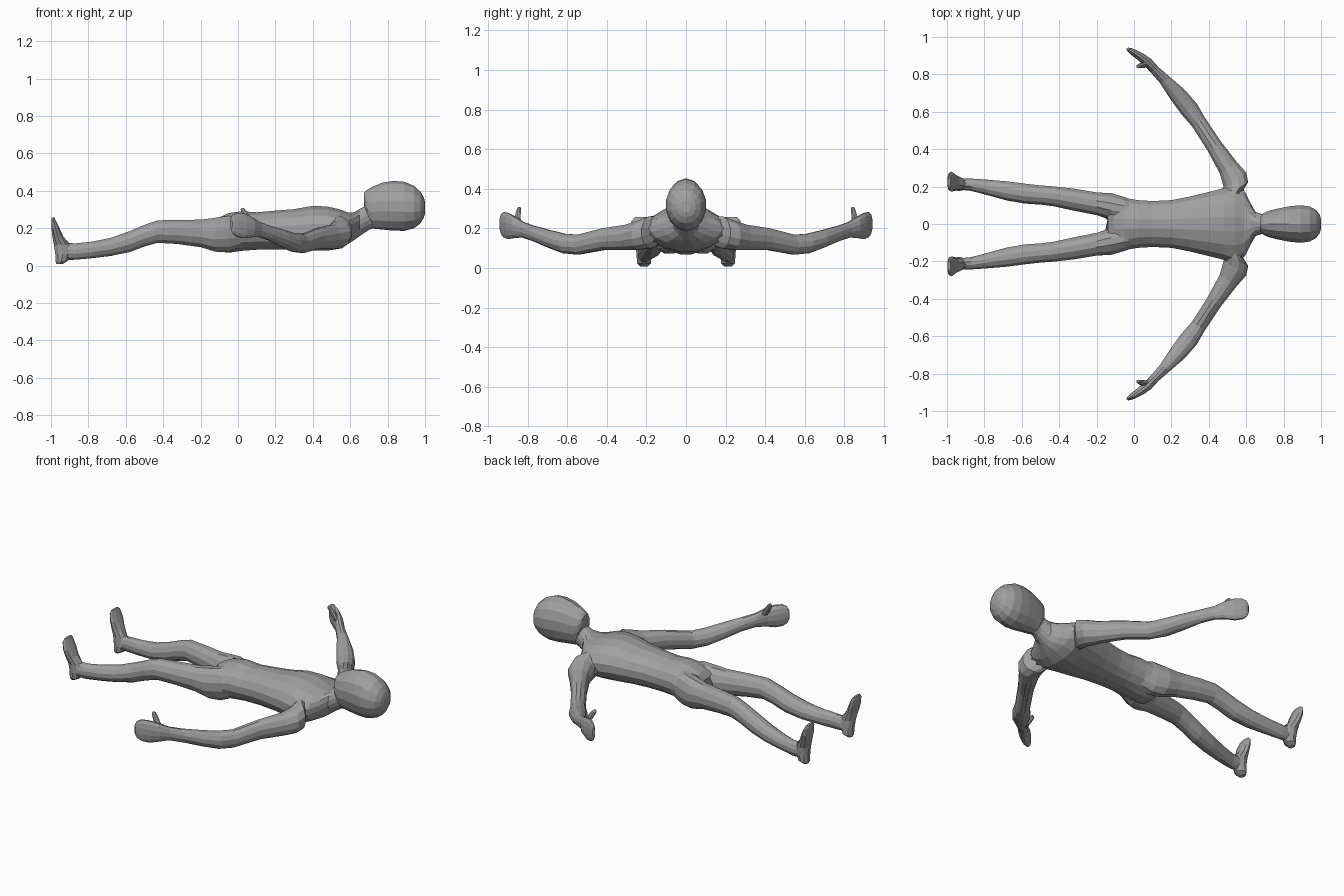
import bpy, bmesh, math
from mathutils import Vector

grey = bpy.data.materials.new("plain_grey")
grey.diffuse_color = (0.35, 0.35, 0.35, 1)
X, Y, Z = Vector((1, 0, 0)), Vector((0, 1, 0)), Vector((0, 0, 1))
ACROSS_ARM = Vector((0.83, 0.55, 0))


def loft(name, sections, u, v, sides=12, mirror=False):
    """Skin oval rings: each section is (centre x, y, z, half size along u, half size along v)."""
    bm = bmesh.new()
    for s in ((1, -1) if mirror else (1,)):
        rings = []
        for x, y, z, a, b in sections:
            ring = []
            for i in range(sides):
                t = 2 * math.pi * (i + 0.5) / sides
                p = Vector((x, y, z)) + u * a * math.cos(t) + v * b * math.sin(t)
                ring.append(bm.verts.new((p.x, p.y * s, p.z)))
            rings.append(ring)
        for r, q in zip(rings, rings[1:]):
            for i in range(sides):
                j = (i + 1) % sides
                bm.faces.new((r[i], r[j], q[j], q[i]))
        bm.faces.new(rings[0])
        bm.faces.new(rings[-1])
    bmesh.ops.recalc_face_normals(bm, faces=bm.faces)
    mesh = bpy.data.meshes.new(name)
    bm.to_mesh(mesh)
    bm.free()
    mesh.materials.append(grey)
    ob = bpy.data.objects.new(name, mesh)
    bpy.context.collection.objects.link(ob)
    return ob


# torso from pelvis to neck
body = loft("body", [
    (-0.14, 0, 0.165, 0.09, 0.055), (-0.11, 0, 0.165, 0.135, 0.09), (-0.05, 0, 0.175, 0.142, 0.108),
    (0.02, 0, 0.185, 0.130, 0.108), (0.10, 0, 0.185, 0.125, 0.102), (0.20, 0, 0.190, 0.130, 0.106),
    (0.30, 0, 0.194, 0.150, 0.110), (0.40, 0, 0.200, 0.175, 0.122), (0.48, 0, 0.198, 0.195, 0.120),
    (0.54, 0, 0.196, 0.205, 0.108), (0.59, 0, 0.200, 0.180, 0.085), (0.62, 0, 0.210, 0.120, 0.076),
    (0.65, 0, 0.230, 0.065, 0.074), (0.70, 0, 0.260, 0.050, 0.070), (0.78, 0, 0.280, 0.045, 0.060),
], Y, Z, 16)

# head, chin to crown
head = loft("head", [
    (0.675, 0, 0.355, 0.035, 0.035), (0.69, 0, 0.320, 0.058, 0.085), (0.72, 0, 0.310, 0.072, 0.112),
    (0.77, 0, 0.318, 0.085, 0.125), (0.83, 0, 0.320, 0.097, 0.133), (0.89, 0, 0.317, 0.103, 0.131),
    (0.94, 0, 0.313, 0.096, 0.114), (0.975, 0, 0.310, 0.076, 0.085), (0.993, 0, 0.310, 0.050, 0.055),
    (1.0, 0, 0.310, 0.025, 0.03),
], Y, Z, 14)

# legs, hip to ankle
legs = loft("legs", [
    (0.03, 0.07, 0.175, 0.045, 0.07), (-0.05, 0.078, 0.170, 0.068, 0.100), (-0.12, 0.092, 0.165, 0.075, 0.094),
    (-0.20, 0.108, 0.172, 0.063, 0.076), (-0.32, 0.130, 0.180, 0.061, 0.067), (-0.43, 0.148, 0.182, 0.055, 0.062),
    (-0.50, 0.155, 0.160, 0.053, 0.060), (-0.58, 0.162, 0.128, 0.055, 0.058), (-0.68, 0.177, 0.100, 0.053, 0.050),
    (-0.78, 0.195, 0.084, 0.043, 0.046), (-0.87, 0.210, 0.075, 0.034, 0.045), (-0.935, 0.213, 0.073, 0.031, 0.043),
], Y, Z, 12, True)

# feet, heel to toes
feet = loft("feet", [
    (-0.955, 0.212, 0.008, 0.016, 0.020), (-0.945, 0.212, 0.022, 0.032, 0.034),
    (-0.937, 0.213, 0.060, 0.042, 0.037), (-0.944, 0.216, 0.110, 0.042, 0.037),
    (-0.963, 0.222, 0.155, 0.031, 0.045), (-0.976, 0.226, 0.200, 0.023, 0.054),
    (-0.986, 0.226, 0.240, 0.013, 0.049), (-0.988, 0.224, 0.257, 0.007, 0.032),
], X, Y, 10, True)

# arms, shoulder to fingertips, with upright palms
arms = loft("arms", [
    (0.50, 0.10, 0.195, 0.055, 0.07), (0.545, 0.18, 0.180, 0.082, 0.082), (0.540, 0.235, 0.166, 0.075, 0.076),
    (0.505, 0.300, 0.155, 0.057, 0.066), (0.43, 0.415, 0.146, 0.045, 0.057), (0.345, 0.545, 0.118, 0.043, 0.052),
    (0.295, 0.615, 0.124, 0.052, 0.051), (0.235, 0.690, 0.147, 0.048, 0.046), (0.165, 0.770, 0.175, 0.032, 0.040),
    (0.11, 0.825, 0.194, 0.026, 0.041), (0.07, 0.868, 0.206, 0.027, 0.056), (0.03, 0.898, 0.212, 0.025, 0.068),
    (-0.005, 0.920, 0.219, 0.020, 0.066), (-0.026, 0.933, 0.222, 0.014, 0.052), (-0.036, 0.939, 0.223, 0.007, 0.03),
], ACROSS_ARM, Z, 12, True)

# thumbs
thumbs = loft("thumbs", [
    (0.085, 0.857, 0.205, 0.016, 0.014), (0.060, 0.852, 0.245, 0.020, 0.017),
    (0.038, 0.847, 0.280, 0.018, 0.014), (0.026, 0.843, 0.300, 0.014, 0.011), (0.024, 0.842, 0.308, 0.007, 0.006),
], X, Y, 8, True)

# weld all parts into a single skin
parts = [head, legs, feet, arms, thumbs]
for part in parts:
    mod = body.modifiers.new("weld_" + part.name, "BOOLEAN")
    mod.operation, mod.solver, mod.object = "UNION", "EXACT", part
    mod.use_self = True
deps = bpy.context.evaluated_depsgraph_get()
skin = bpy.data.meshes.new_from_object(body.evaluated_get(deps))
body.modifiers.clear()
body.data = skin
for part in parts:
    bpy.data.objects.remove(part)

# soften the seams where limbs join
bm = bmesh.new()
bm.from_mesh(skin)
bmesh.ops.remove_doubles(bm, verts=bm.verts, dist=0.004)
seam = [v for v in bm.verts if any(len(e.link_faces) == 2 and e.calc_face_angle_signed(0) < -0.45
                                   for e in v.link_edges) and v.co.x < 0.6]
for _ in range(2):
    bmesh.ops.smooth_vert(bm, verts=seam, factor=0.4, use_axis_x=True, use_axis_y=True, use_axis_z=True)
bm.to_mesh(skin)
bm.free()
